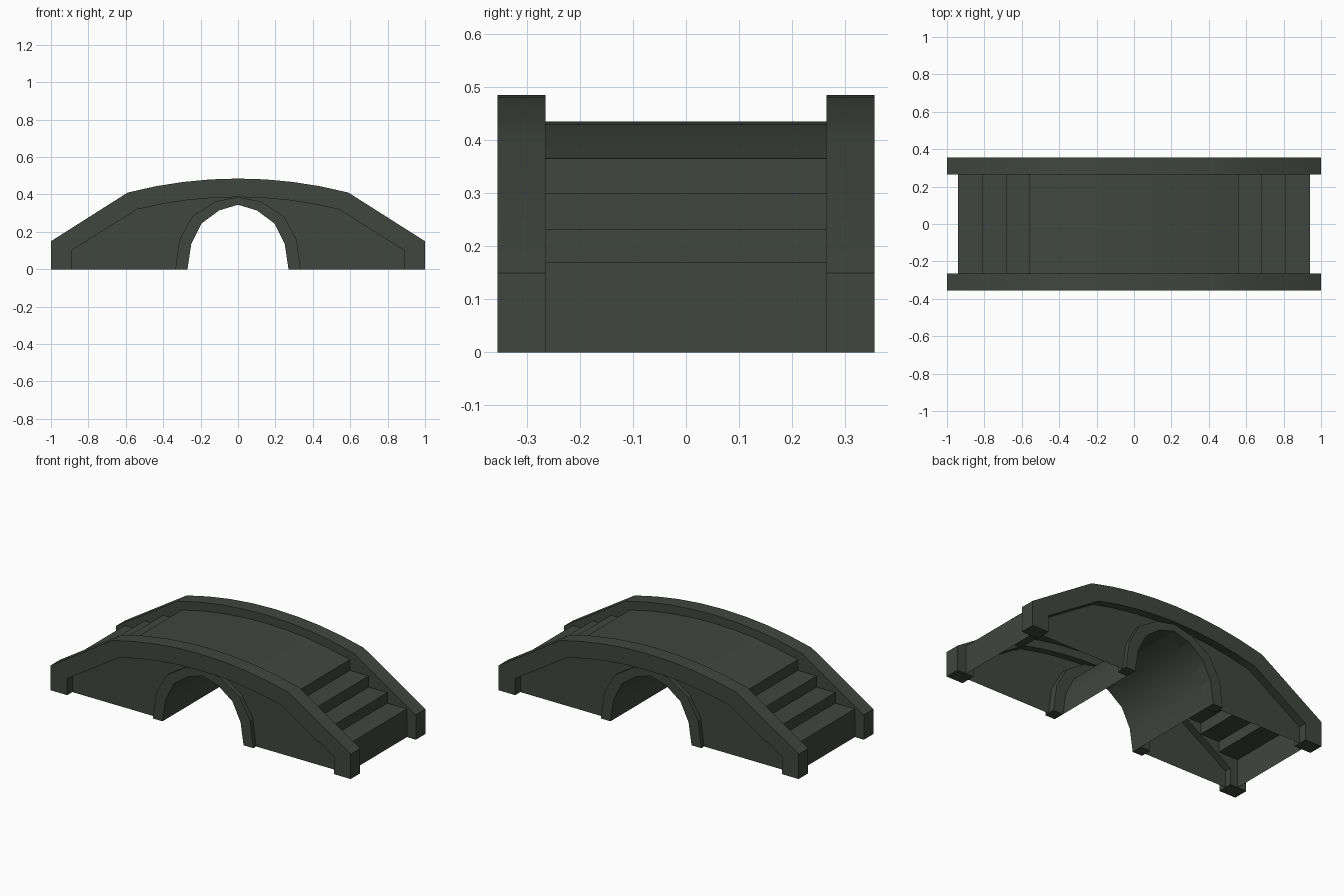
import bpy, bmesh, math

if "Cube" in bpy.data.objects:
    bpy.data.objects.remove(bpy.data.objects["Cube"])

stone = bpy.data.materials.new("dark_stone")
stone.diffuse_color = (0.052, 0.061, 0.049, 1)
stone.use_nodes = True
stone.node_tree.nodes["Principled BSDF"].inputs["Base Color"].default_value = stone.diffuse_color


def arc(half, edge_z, top_z, n=8):
    """Shallow circular arc from -half to +half as (x, z) points."""
    h = top_z - edge_z
    r = (half * half + h * h) / (2 * h)
    xs = [-half + 2 * half * i / n for i in range(n + 1)]
    return [(x, top_z - r + math.sqrt(r * r - x * x)) for x in xs]


def mirrored(right):
    """Left-to-right profile from its left half, ending on the centre line."""
    return right + [(-x, z) for x, z in reversed(right[:-1])]


def finish(name, bm, smooth=False):
    me = bpy.data.meshes.new(name)
    bm.to_mesh(me)
    bm.free()
    me.materials.append(stone)
    ob = bpy.data.objects.new(name, me)
    bpy.context.collection.objects.link(ob)
    if smooth:
        bpy.ops.object.select_all(action='DESELECT')
        ob.select_set(True)
        bpy.context.view_layer.objects.active = ob
        bpy.ops.object.shade_smooth_by_angle(angle=math.radians(28))
    return ob


def prism(name, outline, y0, y1, smooth=False):
    """Closed solid: an x-z outline extruded along y."""
    bm = bmesh.new()
    a = [bm.verts.new((x, y0, z)) for x, z in outline]
    b = [bm.verts.new((x, y1, z)) for x, z in outline]
    bm.faces.new(a)
    bm.faces.new(b[::-1])
    for i in range(len(a)):
        j = (i + 1) % len(a)
        bm.faces.new((a[i], b[i], b[j], a[j]))
    bmesh.ops.recalc_face_normals(bm, faces=bm.faces)
    return finish(name, bm, smooth)


def sheet(name, line, half, up):
    """Open x-z line swept between -half and +half in y."""
    bm = bmesh.new()
    a = [bm.verts.new((x, -half, z)) for x, z in line]
    b = [bm.verts.new((x, half, z)) for x, z in line]
    for i in range(len(a) - 1):
        f = (a[i], a[i + 1], b[i + 1], b[i])
        bm.faces.new(f if up else f[::-1])
    return finish(name, bm, True)


def panel(name, outline, y):
    """Single flat face facing away from the centre."""
    bm = bmesh.new()
    f = bm.faces.new([bm.verts.new((x, y, z)) for x, z in outline])
    f.normal_update()
    if f.normal.y * y < 0:
        f.normal_flip()
    finish(name, bm)


# profiles
top = [(-1, 0), (-1, 0.15)] + arc(0.59, 0.41, 0.485) + [(1, 0.15), (1, 0)]
under = [(-0.89, 0), (-0.89, 0.10)] + arc(0.54, 0.32, 0.386) + [(0.89, 0.10), (0.89, 0)]
tucked = [(-0.9, 0), (-0.9, 0.11)] + arc(0.55, 0.335, 0.405) + [(0.9, 0.11), (0.9, 0)]
arch_in = mirrored([(-0.27, 0), (-0.25, 0.135), (-0.195, 0.245), (-0.10, 0.315), (0, 0.345)])
arch_out = mirrored([(-0.335, 0), (-0.313, 0.16), (-0.243, 0.285), (-0.12, 0.363), (0, 0.386)])
stairs = [(-0.94, 0), (-0.94, 0.17), (-0.81, 0.17), (-0.81, 0.233),
          (-0.685, 0.233), (-0.685, 0.30), (-0.56, 0.30)]
deck = stairs + arc(0.56, 0.365, 0.435) + [(-x, z) for x, z in reversed(stairs)]

# walkway with steps, and the tunnel lining
sheet("deck_and_steps", deck, 0.305, True)
sheet("tunnel_lining", arch_in, 0.333, False)

# parapets, recessed walls and arch rings on both sides
for side, s in (("front", -1), ("back", 1)):
    prism(side + "_parapet", top + under[::-1], s * 0.355, s * 0.265, True)
    prism(side + "_arch_ring", arch_out + arch_in[::-1], s * 0.333, s * 0.265)
    panel(side + "_wall", tucked + [(x * 1.1, z * 1.06) for x, z in arch_in[::-1]], s * 0.306)
